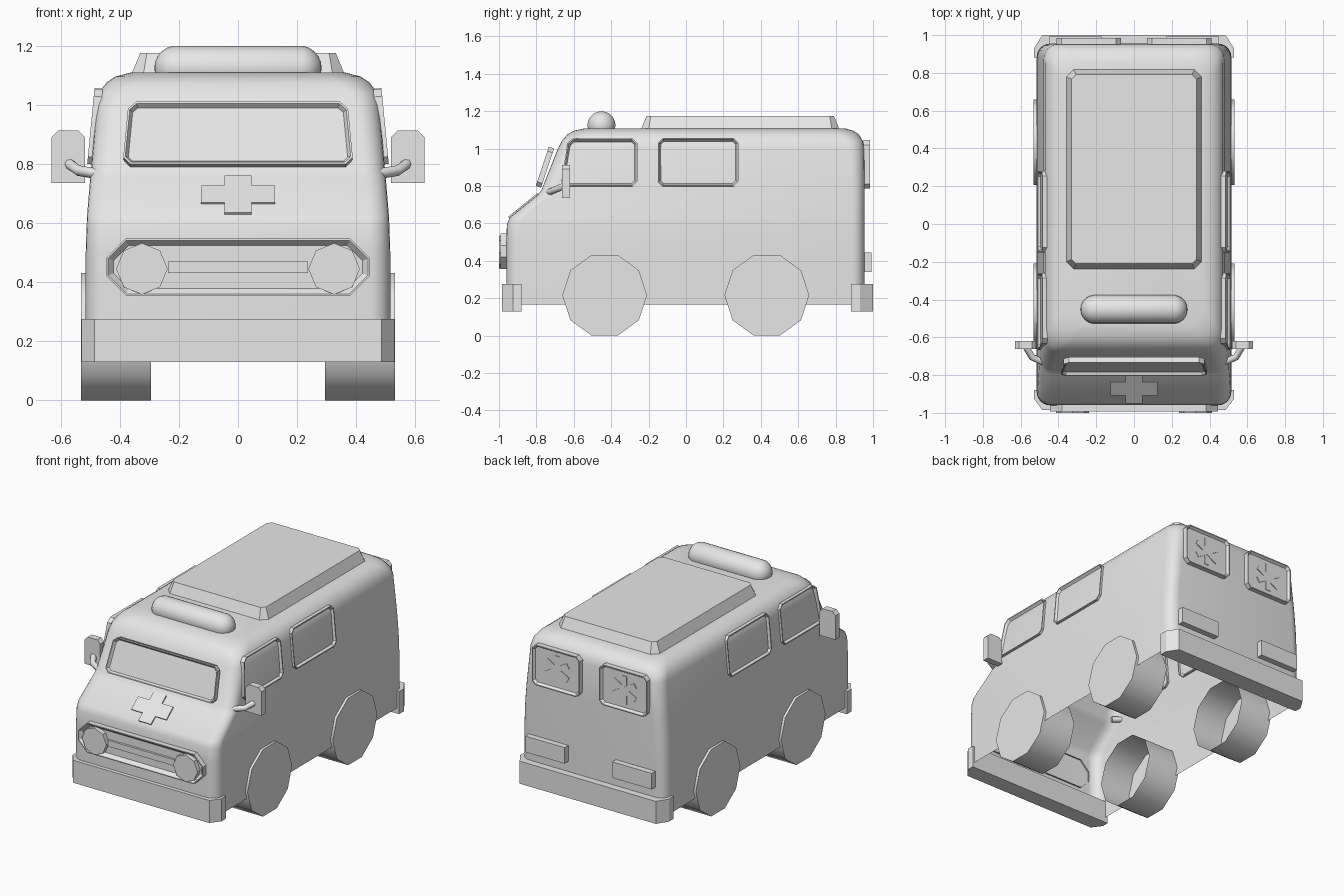
import bpy, bmesh
from math import radians, sin, cos, pi, tau
from mathutils import Vector, Matrix

cube = bpy.data.objects.get("Cube")
if cube:
    bpy.data.objects.remove(cube)

grey = bpy.data.materials.new("plain_grey")
grey.use_nodes = True
grey.diffuse_color = (0.8, 0.8, 0.8, 1)
grey.node_tree.nodes["Principled BSDF"].inputs["Base Color"].default_value = (0.8, 0.8, 0.8, 1)


def finish(name, bm, smooth=0, mirror=False):
    bmesh.ops.recalc_face_normals(bm, faces=bm.faces[:])
    me = bpy.data.meshes.new(name)
    bm.to_mesh(me)
    bm.free()
    me.materials.append(grey)
    ob = bpy.data.objects.new(name, me)
    bpy.context.collection.objects.link(ob)
    if smooth:
        bpy.ops.object.select_all(action="DESELECT")
        ob.select_set(True)
        bpy.context.view_layer.objects.active = ob
        bpy.ops.object.shade_smooth_by_angle(angle=radians(smooth))
    if mirror:
        mod = ob.modifiers.new("mirror", "MIRROR")
        mod.use_mirror_merge = False
    return ob


def chamfer(corners, c):
    """Cut every corner of a polygon by distance c."""
    pts = [Vector(p) for p in corners]
    out = []
    for i, p in enumerate(pts):
        for q in (pts[i - 1], pts[(i + 1) % len(pts)]):
            out.append(p + (q - p).normalized() * c if c else p)
            if not c:
                break
    return out


def rect(w, lo, hi):
    return [(-w, lo), (w, lo), (w, hi), (-w, hi)]


def plate(name, outline, origin, u, v, depth, insets=(), mirror=False, back=False):
    """Raise an outline along u x v, then inset its face step by step."""
    o, u, v = Vector(origin), Vector(u).normalized(), Vector(v).normalized()
    n = u.cross(v)
    bm = bmesh.new()
    low = [bm.verts.new(o + u * p[0] + v * p[1]) for p in outline]
    top = [bm.verts.new(w.co + n * depth) for w in low]
    for i in range(len(low)):
        bm.faces.new((low[i - 1], low[i], top[i], top[i - 1]))
    face = bm.faces.new(top)
    if back:
        bm.faces.new(low[::-1])
    bm.normal_update()
    for thick, rise in insets:
        bmesh.ops.inset_individual(bm, faces=[face], thickness=thick, depth=rise)
    return finish(name, bm, 0, mirror)


X, Y, Z = (1, 0, 0), (0, 1, 0), (0, 0, 1)
RIM = ((0.007, 0), (0.011, -0.016))


# Body shell: rounded rectangles lofted upward, open underneath
def ring(z, w, front, rear, r, steps=6):
    centres = ((w - r, rear - r), (r - w, rear - r), (r - w, front + r), (w - r, front + r))
    return [(cx + r * cos(a), cy + r * sin(a), z)
            for k, (cx, cy) in enumerate(centres)
            for a in [(k + i / steps) * pi / 2 for i in range(steps + 1)]]


levels = [
    (0.165, 0.515, -0.96, 0.955, 0.07), (0.50, 0.515, -0.96, 0.955, 0.07),
    (0.59, 0.512, -0.958, 0.955, 0.07), (0.63, 0.51, -0.943, 0.955, 0.07),
    (0.75, 0.50, -0.795, 0.955, 0.07), (0.78, 0.497, -0.772, 0.955, 0.07),
    (1.00, 0.478, -0.685, 0.953, 0.08), (1.04, 0.47, -0.665, 0.945, 0.09),
    (1.075, 0.445, -0.635, 0.925, 0.1), (1.095, 0.415, -0.60, 0.895, 0.1),
    (1.108, 0.365, -0.54, 0.85, 0.09),
]
bm = bmesh.new()
loops = [[bm.verts.new(p) for p in ring(*lv)] for lv in levels]
for a, b in zip(loops, loops[1:]):
    for i in range(len(a)):
        bm.faces.new((a[i - 1], a[i], b[i], b[i - 1]))
bm.faces.new(loops[-1])
finish("body", bm, 40)

# Raised roof panel with sloping sides
plate("raised_roof", chamfer(rect(0.36, -0.24, 0.82), 0.04), (0, 0, 1.1), X, Y, 0.004,
      ((0.032, 0.071),))

# Rounded light bar
bm = bmesh.new()
bmesh.ops.create_uvsphere(bm, u_segments=20, v_segments=11, radius=0.076,
                          matrix=Matrix.Rotation(pi / 2, 4, "Y"))
for vert in bm.verts:
    vert.co += Vector((0.207 if vert.co.x > 0 else -0.207, -0.452, 1.124))
finish("light_bar", bm, 40)

# Windows
plate("windscreen", chamfer([(-0.39, 0), (0.39, 0), (0.37, 0.222), (-0.37, 0.222)], 0.025),
      (0, -0.775, 0.79), X, (0, 0.07, 0.21), 0.03, RIM)
LEAN = (-0.024, 0, 0.25)
plate("front_side_window", chamfer([(-0.67, 0), (-0.26, 0), (-0.26, 0.255), (-0.63, 0.255)], 0.025),
      (0.482, 0, 0.797), Y, LEAN, 0.028, RIM, True)
plate("rear_side_window", chamfer([(-0.15, 0), (0.28, 0), (0.28, 0.258), (-0.15, 0.258)], 0.025),
      (0.482, 0, 0.797), Y, LEAN, 0.028, RIM, True)
plate("back_window", chamfer(rect(0.17, 0, 0.26), 0.025),
      (0.24, 0.95, 0.785), (-1, 0, 0), Z, 0.034, RIM, True)

# Six-armed star on each back window
for k in range(3):
    a = k * pi / 3
    plate("window_star_bar", rect(0.018, -0.09, 0.09), (0.24, 0.966 + k * 0.0005, 0.915),
          (-cos(a), 0, -sin(a)), (-sin(a), 0, cos(a)), 0.006, (), True)

# Cross on the sloping nose
a, b = 0.045, 0.125
h = 0.1
cross = [(-a, -h), (a, -h), (a, -a), (b, -a), (b, a), (a, a),
         (a, h), (-a, h), (-a, a), (-b, a), (-b, -a), (-a, -a)]
plate("nose_cross", cross, (0, -0.868, 0.692), X, (0, 0.148, 0.12), 0.008)

# Grille with bar and headlights
plate("grille", chamfer(rect(0.445, 0.355, 0.547), 0.065), (0, -0.95, 0), X, Z, 0.043,
      ((0.006, 0), (0.02, -0.022)))
plate("grille_bar", rect(0.236, 0.43, 0.47), (0, -0.965, 0), X, Z, 0.02)
octagon = [(0.087 * cos(i * tau / 8), 0.087 * sin(i * tau / 8)) for i in range(8)]
plate("headlight", octagon, (0.325, -0.96, 0.445), X, Z, 0.04, (), True)

# Tail lights
plate("tail_light", rect(0.14, 0.34, 0.443), (0.31, 0.95, 0), (-1, 0, 0), Z, 0.043, (), True)


# Bumpers wrapping round the corners
def bumper(name, end, inner, tip):
    w = 0.53
    outline = [(-w, inner), (-w, end - tip), (-w + 0.045, end),
               (w - 0.045, end), (w, end - tip), (w, inner)]
    plate(name, outline, (0, 0, 0.13), X, Y, 0.145, (), False, True)


bumper("front_bumper", -0.985, -0.88, -0.06)
bumper("rear_bumper", 1.0, 0.882, 0.07)

# Ten-sided wheels, open on the inner side
R = 0.2265
decagon = [(R * cos(i * tau / 10), R * sin(i * tau / 10)) for i in range(10)]
for name, y in (("front_wheel", -0.435), ("rear_wheel", 0.432)):
    ob = plate(name, decagon, (0.295, y, 0.2155), Y, Z, 0.236, (), True)
    bpy.ops.object.select_all(action="DESELECT")
    ob.select_set(True)
    bpy.context.view_layer.objects.active = ob
    bpy.ops.object.shade_smooth_by_angle(angle=radians(40))

# Door mirrors on bent arms
glass = [(0.518, 0.735), (0.63, 0.735), (0.63, 0.89), (0.608, 0.912), (0.54, 0.912), (0.518, 0.89)]
plate("door_mirror", glass, (0, -0.62, 0), X, Z, 0.042, (), True, True)

bm = bmesh.new()
path = [Vector(p) for p in ((0.45, -0.745, 0.762), (0.54, -0.705, 0.777), (0.575, -0.645, 0.803))]
rings = []
for i, p in enumerate(path):
    along = (path[min(i + 1, 2)] - path[max(i - 1, 0)]).normalized()
    side = along.cross(Vector(Z)).normalized()
    up = side.cross(along)
    rings.append([bm.verts.new(p + 0.018 * (side * cos(t) + up * sin(t)))
                  for t in [j * tau / 8 for j in range(8)]])
for a, b in zip(rings, rings[1:]):
    for j in range(8):
        bm.faces.new((a[j - 1], a[j], b[j], b[j - 1]))
bm.faces.new(rings[0])
bm.faces.new(rings[-1])
finish("mirror_arm", bm, 50, True)
